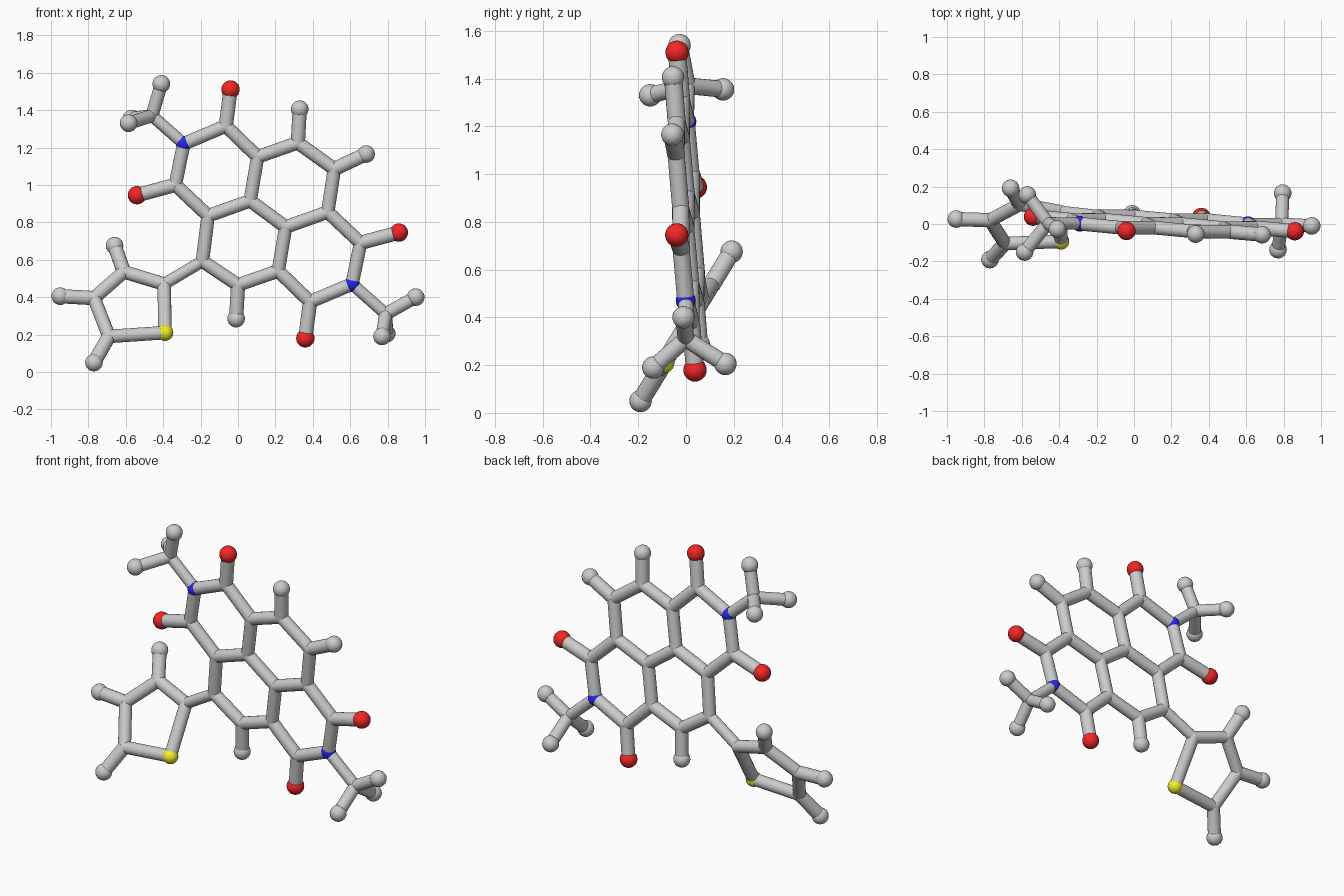
import bpy, bmesh
from mathutils import Vector, Matrix

if "Cube" in bpy.data.objects:
    bpy.data.objects.remove(bpy.data.objects["Cube"])

CENTRE = (0.16, 0.845)


def core_y(x, z):
    return 0.0755 - 0.0664 * x - 0.0766 * z


def ring_y(x, z):
    return 0.066 + 0.61 * (z - 0.47)


def material(name, rgb):
    m = bpy.data.materials.new(name)
    m.diffuse_color = (*rgb, 1)
    m.use_nodes = True
    m.node_tree.nodes["Principled BSDF"].inputs["Base Color"].default_value = m.diffuse_color
    return m


def finish(bm, name, mat=None):
    me = bpy.data.meshes.new(name)
    bm.normal_update()
    for f in bm.faces:
        f.smooth = True
    for e in bm.edges:
        if len(e.link_faces) == 2 and e.calc_face_angle() > 0.6:
            e.smooth = False
    bm.to_mesh(me)
    bm.free()
    ob = bpy.data.objects.new(name, me)
    bpy.context.collection.objects.link(ob)
    if mat:
        me.materials.append(mat)


def balls(name, points, radius, mat=None):
    bm = bmesh.new()
    for p in points:
        bmesh.ops.create_uvsphere(bm, u_segments=24, v_segments=14, radius=radius,
                                  matrix=Matrix.Translation(p))
    finish(bm, name, mat)


def sticks(name, pairs, radius):
    bm = bmesh.new()
    for a, b in pairs:
        d = atoms[b] - atoms[a]
        rot = d.to_track_quat('Z', 'Y').to_matrix().to_4x4()
        bmesh.ops.create_cone(bm, cap_ends=True, segments=20, radius1=radius, radius2=radius,
                              depth=d.length,
                              matrix=Matrix.Translation((atoms[a] + atoms[b]) / 2) @ rot)
    finish(bm, name)


# half of the flat four-ring core; the other half is its point reflection
half = {
    'N': (-0.29, 1.22), 'Ct': (-0.065, 1.315), 'Ot': (-0.04, 1.51),
    'Cl': (-0.335, 1.0), 'Ol': (-0.54, 0.945), 'Ca': (0.105, 1.15),
    'Cb': (0.32, 1.225), 'Hb': (0.33, 1.405), 'Cc': (0.515, 1.085),
    'Cd': (0.48, 0.855), 'Ce': (0.065, 0.915),
}
atoms = {}
for k, (x, z) in half.items():
    atoms[k] = Vector((x, core_y(x, z), z))
    x, z = 2 * CENTRE[0] - x, 2 * CENTRE[1] - z
    atoms[k + '2'] = Vector((x, core_y(x, z), z))
atoms['Cc2'] = Vector((-0.19, 0.043, 0.592))
atoms['Hc'] = Vector((0.685, -0.057, 1.165))

# five-sided side ring, tilted
for k, x, z in (('R1', -0.395, 0.47), ('R2', -0.61, 0.535), ('R3', -0.77, 0.395),
                ('R4', -0.69, 0.19), ('S', -0.39, 0.21), ('HR2', -0.66, 0.675),
                ('HR3', -0.95, 0.405), ('HR4', -0.77, 0.05)):
    atoms[k] = Vector((x, ring_y(x, z), z))

# two end groups with three prongs each
for k, p in (('M', (-0.46, 0.005, 1.37)), ('HM1', (-0.41, -0.027, 1.54)),
             ('HM2', (-0.585, -0.15, 1.33)), ('HM3', (-0.57, 0.155, 1.355)),
             ('M2', (0.79, 0.0, 0.31)), ('HN1', (0.95, -0.01, 0.40)),
             ('HN2', (0.77, -0.137, 0.19)), ('HN3', (0.795, 0.165, 0.205))):
    atoms[k] = Vector(p)


def flip(k):
    return k[:-1] if k.endswith('2') else k + '2'


def both(pairs):
    return pairs + [(flip(a), flip(b)) for a, b in pairs]


# connecting sticks
sticks('core_ring_sticks', both([('N', 'Ct'), ('N', 'Cl'), ('Ct', 'Ca'), ('Ca', 'Cb'),
                                 ('Cb', 'Cc'), ('Cc', 'Cd'), ('Ca', 'Ce'), ('Cl', 'Cd2'),
                                 ('Ce', 'Cd2')]) + [('Ce', 'Ce2')], 0.036)
sticks('side_ring_sticks', [('R1', 'R2'), ('R2', 'R3'), ('R3', 'R4'), ('R4', 'S'),
                            ('S', 'R1')], 0.036)
sticks('linking_sticks', both([('N', 'M')]) + [('Cc2', 'R1')], 0.032)
sticks('outer_sticks', both([('Ct', 'Ot'), ('Cl', 'Ol'), ('Cb', 'Hb')]) +
       [('Cc', 'Hc')] + [('R%d' % i, 'HR%d' % i) for i in (2, 3, 4)], 0.038)
sticks('end_prongs', [('M', 'HM%d' % i) for i in (1, 2, 3)] +
       [('M2', 'HN%d' % i) for i in (1, 2, 3)], 0.035)


# balls by colour
def pick(letters):
    return [p for k, p in atoms.items() if k[0] in letters]


balls('grey_joints', pick('CRM'), 0.036)
balls('grey_end_balls', pick('H'), 0.047)
balls('red_balls', pick('O'), 0.049, material('red', (0.9, 0.02, 0.02)))
balls('blue_balls', pick('N'), 0.042, material('blue', (0.02, 0.02, 0.85)))
balls('yellow_ball', pick('S'), 0.044, material('yellow', (0.9, 0.88, 0.02)))
